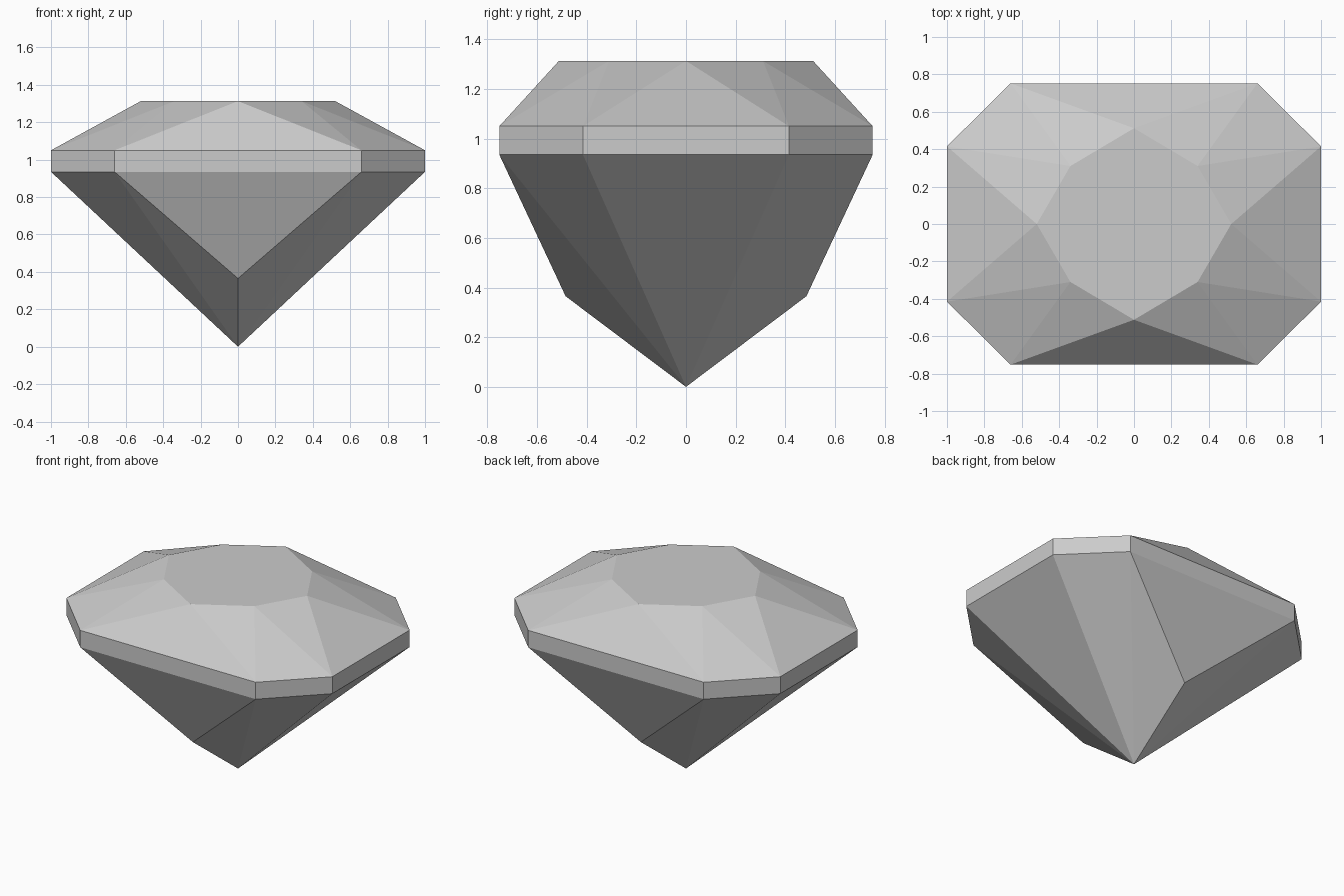
import bpy, bmesh

if "Cube" in bpy.data.objects:
    bpy.data.objects.remove(bpy.data.objects["Cube"], do_unlink=True)

# One plain grey for the whole stone
grey = bpy.data.materials.new("stone_grey")
grey.use_nodes = True
grey.diffuse_color = (0.6, 0.6, 0.6, 1)
grey.node_tree.nodes["Principled BSDF"].inputs["Base Color"].default_value = (0.6, 0.6, 0.6, 1)

GIRDLE_LOW, GIRDLE_HIGH, TABLE_Z = 0.935, 1.05, 1.313
KEEL_Y, KEEL_Z = 0.485, 0.365


def ring(bm, half, z):
    """Half an outline, completed by turning it half a circle."""
    points = half + [(-x, -y) for x, y in half]
    return [bm.verts.new((x, y, z)) for x, y in points]


bm = bmesh.new()
girdle = [(1, -0.415), (1, 0.415), (0.66, 0.752), (-0.66, 0.752)]
low = ring(bm, girdle, GIRDLE_LOW)
high = ring(bm, girdle, GIRDLE_HIGH)
table = ring(bm, [(0.52, 0), (0.34, 0.31), (0, 0.512), (-0.34, 0.31)], TABLE_Z)
tip = bm.verts.new((0, 0, 0))
keels = {2: bm.verts.new((0, KEEL_Y, KEEL_Z)), 6: bm.verts.new((0, -KEEL_Y, KEEL_Z))}

# Flat table on top
bm.faces.new(table)

for i in range(len(low)):
    j = (i + 1) % len(low)
    # Girdle band and the two crown facets above it
    bm.faces.new((low[i], low[j], high[j], high[i]))
    bm.faces.new((high[i], high[j], table[i]))
    bm.faces.new((table[i], high[j], table[j]))
    # Pavilion: front and back facets stop at a keel point, the rest reach the tip
    if i in keels:
        bm.faces.new((low[j], low[i], keels[i]))
        bm.faces.new((keels[i], low[i], tip))
        bm.faces.new((low[j], keels[i], tip))
    else:
        bm.faces.new((low[j], low[i], tip))

bmesh.ops.recalc_face_normals(bm, faces=bm.faces)
mesh = bpy.data.meshes.new("cut_gem")
bm.to_mesh(mesh)
bm.free()
mesh.materials.append(grey)
gem = bpy.data.objects.new("cut_gem", mesh)
bpy.context.collection.objects.link(gem)
